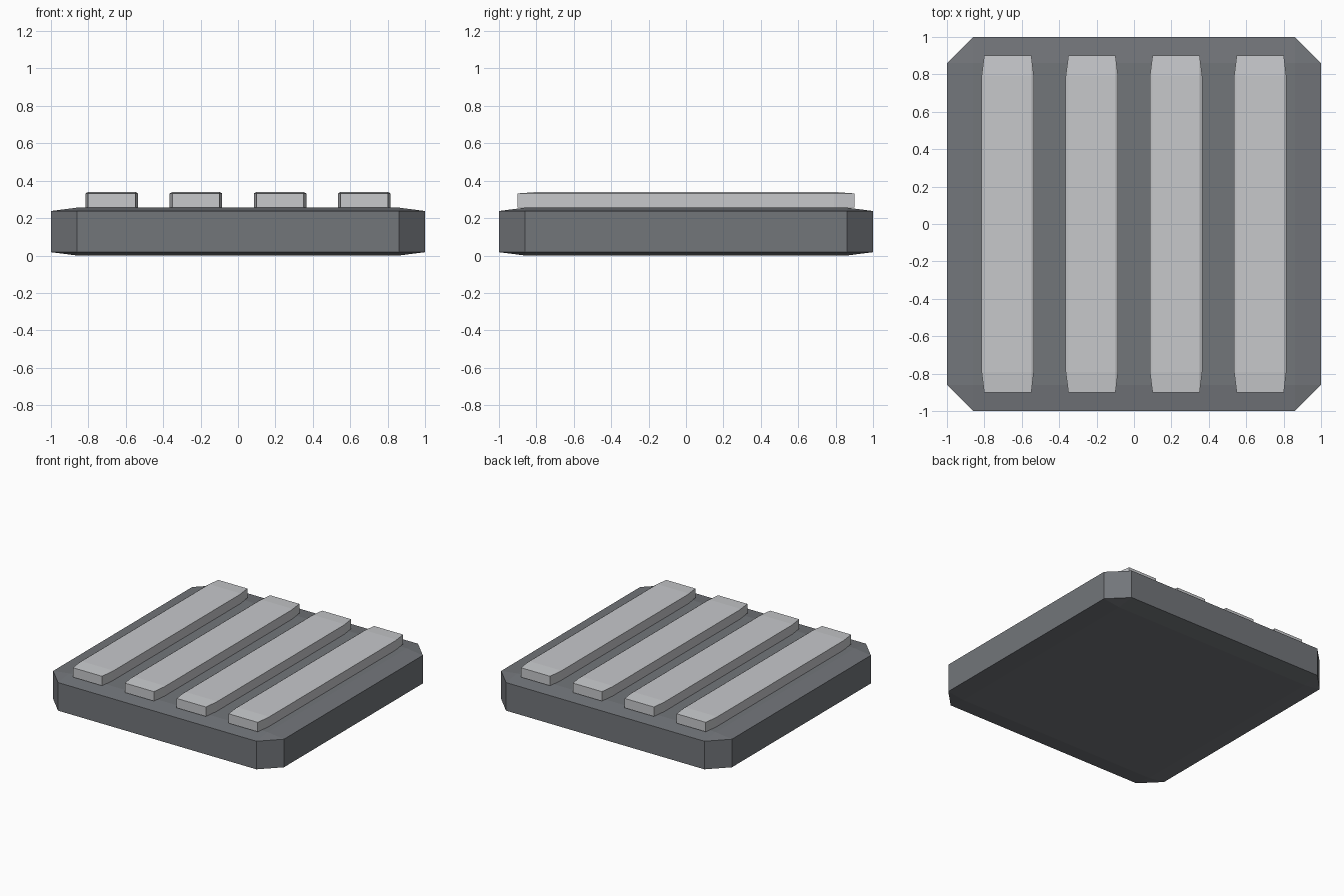
import bpy, bmesh
from itertools import product

if "Cube" in bpy.data.objects:
    bpy.data.objects.remove(bpy.data.objects["Cube"])


def material(name, color):
    m = bpy.data.materials.new(name)
    m.use_nodes = True
    m.diffuse_color = color
    m.node_tree.nodes["Principled BSDF"].inputs["Base Color"].default_value = color
    return m


def chamfered_box(name, center, half, cut, mat):
    """Box whose every edge is chamfered, with its own cut depth per axis."""
    bm = bmesh.new()
    for signs in product((-1, 1), repeat=3):
        for axis in range(3):
            bm.verts.new([c + s * (h - (0 if i == axis else k))
                          for i, (c, s, h, k) in enumerate(zip(center, signs, half, cut))])
    bmesh.ops.convex_hull(bm, input=bm.verts)
    bmesh.ops.dissolve_limit(bm, angle_limit=0.002, verts=bm.verts, edges=bm.edges)
    bmesh.ops.recalc_face_normals(bm, faces=bm.faces)
    mesh = bpy.data.meshes.new(name)
    bm.to_mesh(mesh)
    bm.free()
    mesh.materials.append(mat)
    obj = bpy.data.objects.new(name, mesh)
    bpy.context.collection.objects.link(obj)
    return obj


dark_gray = material("dark gray", (0.17, 0.18, 0.195, 1))
light_gray = material("light gray", (0.57, 0.58, 0.6, 1))

# Base slab
chamfered_box("base_slab", (0, 0, 0.128), (1, 1, 0.128), (0.14, 0.14, 0.018), dark_gray)

# Four raised slats running front to back
for i in range(4):
    x = (i - 1.5) * 0.45
    chamfered_box(f"slat_{i + 1}", (x, 0, 0.295), (0.14, 0.9, 0.045),
                  (0.014, 0.11, 0.008), light_gray)
